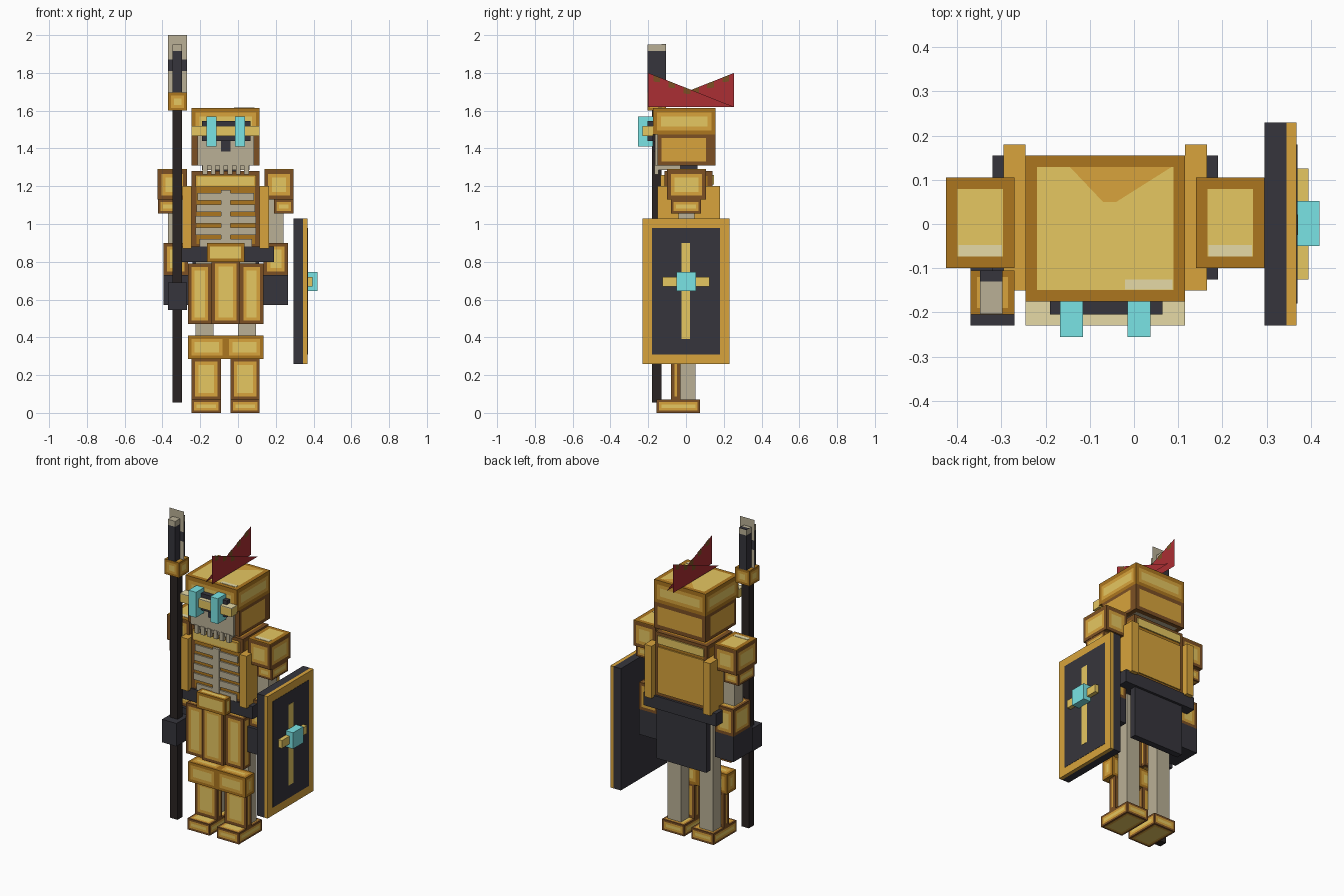
import bpy, bmesh

if "Cube" in bpy.data.objects:
    bpy.data.objects.remove(bpy.data.objects["Cube"])

CX = -0.065  # symmetry plane of the body


def linear(c):
    return c / 12.92 if c <= 0.04045 else ((c + 0.055) / 1.055) ** 2.4


def material(name, code):
    rgb = [linear(int(code[i:i + 2], 16) / 255) for i in range(0, len(code), 2)]
    m = bpy.data.materials.new(name)
    m.use_nodes = True
    m.diffuse_color = (*rgb, 1)
    m.node_tree.nodes["Principled BSDF"].inputs["Base Color"].default_value = (*rgb, 1)
    return m


BROWN = material("brown_trim", "7C5024")
DGOLD = material("dark_gold", "AC761F")
GOLD = material("gold", "D8A43C")
LIGHT = material("light_gold", "E6C761")
CREAM = material("cream_gold", "E6DAA6")
BONE = material("bone", "BAB096")
DARK = material("charcoal", "36353C")
SHAFT = material("shaft_black", "2A2423")
CYAN = material("cyan", "7AE4E5")
RED = material("red", "AB2E33")

PLATE = (BROWN, GOLD, LIGHT)


def finish(name, bm, cols):
    me = bpy.data.meshes.new(name)
    bm.to_mesh(me)
    bm.free()
    for c in cols:
        me.materials.append(c)
    ob = bpy.data.objects.new(name, me)
    bpy.context.collection.objects.link(ob)
    return ob


def box(name, x, y, z, *cols, w=0.018):
    """Box from ranges; extra colours make nested inset panels, outermost first."""
    bm = bmesh.new()
    bmesh.ops.create_cube(bm, size=1)
    for v in bm.verts:
        v.co = [r[0] if c < 0 else r[1] for c, r in zip(v.co, (x, y, z))]
    inner = list(bm.faces)
    for i in range(1, len(cols)):
        inner = [f for f in inner if min(e.calc_length() for e in f.edges) > 2.6 * w]
        if inner:
            bmesh.ops.inset_individual(bm, faces=inner, thickness=w, use_even_offset=True)
            for f in inner:
                f.material_index = i
    return finish(name, bm, cols)


def pair(name, x, y, z, *cols, w=0.018):
    """Left part and its mirror image on the right."""
    box("left_" + name, x, y, z, *cols, w=w)
    box("right_" + name, (2 * CX - x[1], 2 * CX - x[0]), y, z, *cols, w=w)


def sheet(name, points, col):
    bm = bmesh.new()
    bm.faces.new([bm.verts.new(p) for p in points])
    return finish(name, bm, [col])


# Legs and feet
pair("foot", (-0.04, 0.115), (-0.155, 0.075), (0, 0.07), BROWN, GOLD, LIGHT, w=0.013)
pair("leg_bone", (0, 0.095), (-0.03, 0.05), (0.07, 0.82), BONE)
pair("shin_plate", (-0.04, 0.115), (-0.08, -0.03), (0.07, 0.29), *PLATE)
pair("knee_plate", (CX, 0.135), (-0.12, -0.03), (0.285, 0.41), DGOLD, GOLD, LIGHT)

# Belt, skirt and hip plates
box("belt", (-0.32, 0.19), (-0.125, 0.155), (0.8, 0.88), DARK)
box("back_skirt", (-0.24, 0.11), (0.1, 0.14), (0.48, 0.8), DARK)
pair("hip_plate", (0.01, 0.135), (-0.14, -0.07), (0.47, 0.79), *PLATE)
box("centre_hip_plate", (-0.14, 0.01), (-0.16, -0.1), (0.47, 0.81), *PLATE)
box("buckle", (-0.165, 0.035), (-0.18, -0.12), (0.8, 0.9), DGOLD, LIGHT, w=0.018)

# Torso with ribs on the front
box("torso", (-0.245, 0.115), (-0.115, 0.14), (0.87, 1.28), BROWN, DGOLD, w=0.025)
box("back_plate", (-0.225, 0.095), (0.14, 0.148), (0.9, 1.19), GOLD)
box("upper_back_plate", (-0.225, 0.095), (0.14, 0.148), (1.21, 1.26), LIGHT)
pair("side_strap", (0.115, 0.165), (-0.15, 0.18), (0.87, 1.2), GOLD)
box("collar_bar", (-0.225, 0.095), (-0.135, -0.115), (1.195, 1.26), GOLD, LIGHT, w=0.01)
box("breastbone", (CX - 0.024, CX + 0.024), (-0.13, -0.115), (0.87, 1.18), BONE)
for i, half in enumerate((0.14, 0.16, 0.16, 0.155, 0.15)):
    low = 0.88 + 0.061 * i
    box("rib", (CX - half, CX + half), (-0.124, -0.115), (low, low + 0.041), BONE)
box("neck", (-0.13, 0), (-0.06, 0.06), (1.27, 1.34), DARK)

# Arms
pair("shoulder_pad", (0.14, 0.295), (-0.1, 0.105), (1.13, 1.285), *PLATE, w=0.02)
pair("shoulder_top", (0.14, 0.295), (-0.1, 0.105), (1.285, 1.29), DGOLD, LIGHT, w=0.026)
pair("shoulder_shine", (0.168, 0.267), (-0.074, -0.048), (1.29, 1.292), CREAM)
pair("shoulder_lower_plate", (0.19, 0.293), (-0.08, 0.08), (1.055, 1.13), BROWN, GOLD, LIGHT, w=0.013)
pair("arm_bone", (0.165, 0.24), (-0.04, 0.045), (0.72, 1.15), BONE)
pair("bracer", (0.135, 0.265), (-0.08, 0.09), (0.73, 0.9), *PLATE)
pair("glove", (0.135, 0.265), (-0.1, 0.09), (0.57, 0.73), DARK)
box("spear_fist", (-0.37, -0.27), (-0.23, -0.1), (0.545, 0.69), DARK)

# Skull
box("skull", (-0.215, 0.085), (-0.165, 0.13), (1.31, 1.5), BONE)
box("nose", (CX - 0.025, CX + 0.025), (-0.17, -0.165), (1.385, 1.44), DARK)
box("jaw", (-0.19, 0.06), (-0.155, -0.03), (1.285, 1.31), BONE)
for i in range(6):
    left = -0.187 + 0.044 * i
    box("tooth", (left, left + 0.025), (-0.168, -0.145), (1.262, 1.315), BONE)

# Helmet
box("helmet_cap", (-0.245, 0.115), (-0.175, 0.155), (1.475, 1.61), DGOLD, GOLD, LIGHT, w=0.021)
box("helmet_top", (-0.245, 0.115), (-0.175, 0.155), (1.61, 1.615), DGOLD, LIGHT, w=0.026)
sheet("helmet_top_patch", [(-0.145, 0.129, 1.616), (-0.07, 0.05, 1.616),
                           (-0.04, 0.05, 1.616), (0.085, 0.129, 1.616)], GOLD)
box("helmet_top_shine", (-0.02, 0.087), (-0.148, -0.125), (1.615, 1.617), CREAM)
pair("helmet_cheek", (0.085, 0.115), (-0.15, 0.125), (1.31, 1.475), BROWN, GOLD, w=0.02)
box("helmet_back", (-0.245, 0.115), (0.125, 0.155), (1.31, 1.475), BROWN, GOLD, w=0.025)
box("visor_backing", (-0.19, 0.065), (-0.205, -0.175), (1.44, 1.545), DARK)
box("visor_bar", (-0.245, 0.115), (-0.23, -0.175), (1.465, 1.515), LIGHT)
box("visor_bar_top", (-0.245, 0.115), (-0.23, -0.175), (1.515, 1.52), CREAM)
pair("eye_bar", (-0.015, 0.037), (-0.255, -0.175), (1.41, 1.57), CYAN)

# Crest: two crossing triangular sheets with frayed brown tops on both sides
for name, x, sign in (("front", -0.042, 1), ("back", -0.088, -1)):
    mid, half = 0.0275, 0.2275

    def at(offset, drop, dx=0):
        """Point below the sloping top edge, offset along the sheet."""
        return x + dx, mid + sign * offset, 1.62 + 0.18 * (half - offset) / (2 * half) - drop

    sheet("crest_" + name, [at(-half, 0), at(-half, 0.18), at(half, 0)], RED)
    for start in (-0.2, -0.12, -0.04):
        for dx in (-0.002, 0.002):
            sheet("crest_fray", [at(start, 0, dx), at(start, 0.035, dx),
                                 at(start + 0.035, 0.025, dx), at(start + 0.035, 0, dx)], BROWN)

# Spear
box("spear_shaft", (-0.348, -0.297), (-0.18, -0.13), (0.055, 1.62), SHAFT)
box("spear_collar", (-0.37, -0.27), (-0.205, -0.105), (1.6, 1.695), DGOLD, GOLD, LIGHT, w=0.015)
box("spear_blade", (-0.348, -0.297), (-0.203, -0.105), (1.69, 1.915), DARK)
box("spear_blade_tip", (-0.348, -0.297), (-0.203, -0.105), (1.915, 1.95), BONE)
box("spear_blade_ridge", (-0.348, -0.297), (-0.13, -0.105), (1.95, 1.952), DARK)
for name, low, high, col in (("lower", 1.69, 1.81, BONE), ("middle", 1.81, 1.87, DARK), ("upper", 1.87, 2, BONE)):
    sheet("spear_wing_" + name, [(-0.37, -0.155, low), (-0.27, -0.155, low),
                                 (-0.27, -0.155, high), (-0.37, -0.155, high)], col)

# Shield
box("shield_back", (0.295, 0.345), (-0.23, 0.23), (0.26, 1.03), DARK)
box("shield_rim", (0.345, 0.368), (-0.23, 0.23), (0.26, 1.03), GOLD)
box("shield_panel", (0.366, 0.3695), (-0.18, 0.18), (0.31, 0.98), DARK)
box("shield_upright", (0.368, 0.371), (-0.025, 0.022), (0.39, 0.9), LIGHT)
box("shield_crossbar", (0.368, 0.395), (-0.125, 0.125), (0.67, 0.72), LIGHT)
box("shield_gem", (0.368, 0.42), (-0.05, 0.052), (0.645, 0.747), CYAN)
